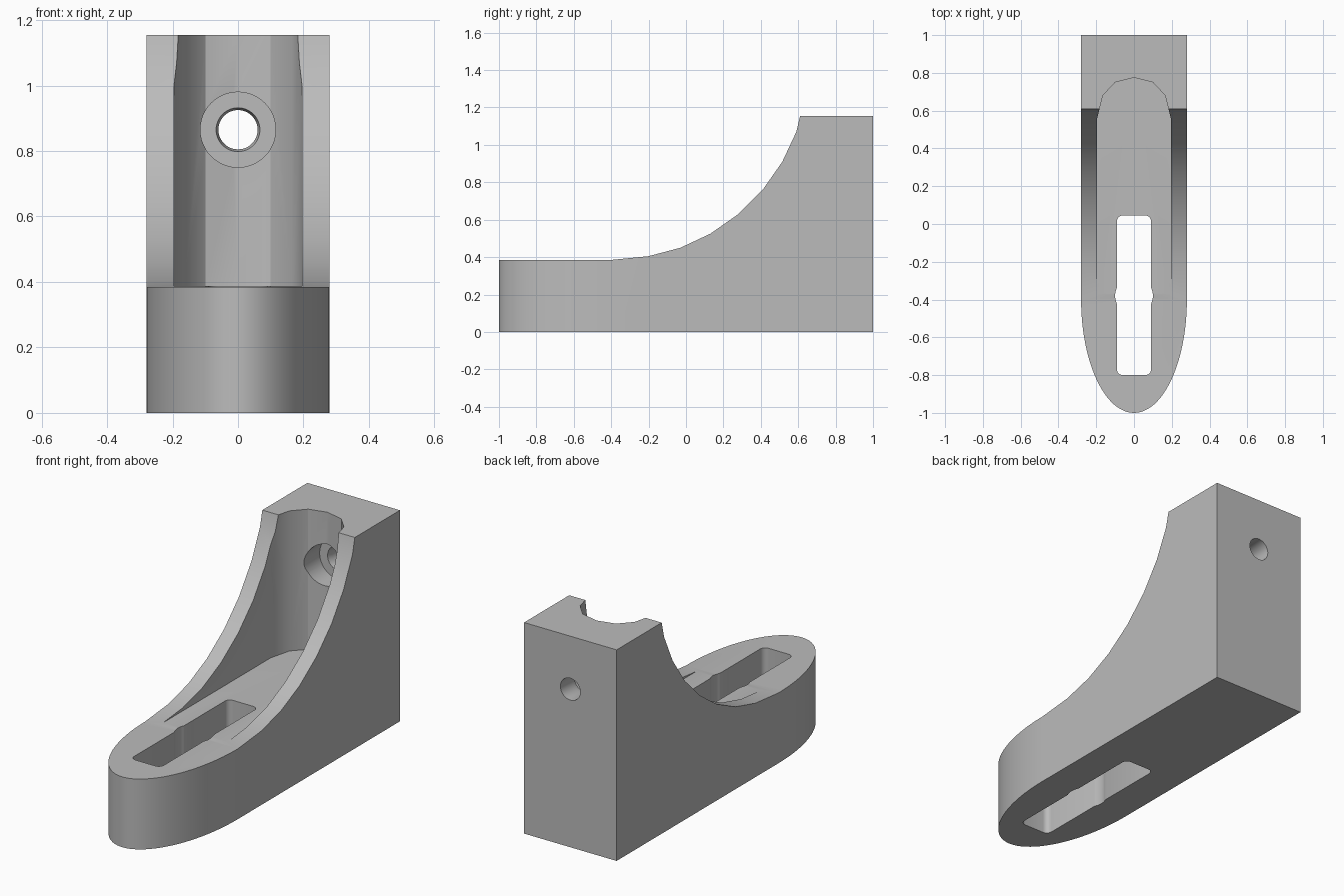
import bpy
import bmesh
from math import sin, cos, pi

cube = bpy.data.objects.get("Cube")
if cube:
    bpy.data.objects.remove(cube, do_unlink=True)

grey = bpy.data.materials.new("plain_grey")
grey.use_nodes = True
color = (0.5, 0.5, 0.5, 1)
grey.diffuse_color = color
grey.node_tree.nodes["Principled BSDF"].inputs["Base Color"].default_value = color


def prism(name, points, axis, low, high):
    """Extrude a 2D outline along x or z."""
    bm = bmesh.new()
    place = (lambda a, b: (low, a, b)) if axis == "x" else (lambda a, b: (a, b, low))
    face = bm.faces.new([bm.verts.new(place(a, b)) for a, b in points])
    moved = bmesh.ops.extrude_face_region(bm, geom=[face])["geom"]
    shift = (high - low, 0, 0) if axis == "x" else (0, 0, high - low)
    bmesh.ops.translate(bm, vec=shift, verts=[v for v in moved if isinstance(v, bmesh.types.BMVert)])
    return finish(name, bm)


def lathe_y(name, stations, z, sides=48):
    """Round solid along y from (y, radius) stations."""
    bm = bmesh.new()
    rings = [[bm.verts.new((r * cos(2 * pi * i / sides), y, z + r * sin(2 * pi * i / sides)))
              for i in range(sides)] for y, r in stations]
    for a, b in zip(rings, rings[1:]):
        for i in range(sides):
            j = (i + 1) % sides
            bm.faces.new((a[i], a[j], b[j], b[i]))
    bm.faces.new(rings[0])
    bm.faces.new(rings[-1])
    return finish(name, bm)


def finish(name, bm):
    bmesh.ops.recalc_face_normals(bm, faces=bm.faces)
    mesh = bpy.data.meshes.new(name)
    bm.to_mesh(mesh)
    bm.free()
    mesh.materials.append(grey)
    obj = bpy.data.objects.new(name, mesh)
    bpy.context.collection.objects.link(obj)
    return obj


def arc(cx, cy, rx, ry, start, end, steps):
    angles = [start + (end - start) * i / steps for i in range(steps + 1)]
    return [(cx + rx * cos(t), cy + ry * sin(t)) for t in angles]


# Body: side profile with a swept front curve
curve = [(-0.4, 0.385), (-0.2, 0.405), (-0.03, 0.45), (0.13, 0.525), (0.28, 0.63),
         (0.41, 0.76), (0.515, 0.91), (0.59, 1.07), (0.61, 1.155)]
body = prism("bracket_body", [(-1.1, 0), (-1.1, 0.385)] + curve + [(1, 1.155), (1, 0)],
             "x", -0.28, 0.28)

# Plan outline: straight sides and an elliptical toe
toe = arc(0, -0.4, 0.28, 0.6, pi, 2 * pi, 48)
plan = prism("plan_outline", toe + [(0.28, 1), (-0.28, 1)], "z", -0.1, 1.3)

# Channel with a rounded back, open to the front
side = [(0.195, -1.2), (0.195, 0.56), (0.165, 0.68), (0.1, 0.75)]
channel = prism("channel_cutter", side + [(0, 0.775)] + [(-x, y) for x, y in reversed(side)],
                "z", 0.388, 1.3)

# Slot with rounded corners, and the round hole that widens it
r = 0.03
corners = [(0.09 - r, 0.045 - r), (r - 0.09, 0.045 - r), (r - 0.09, r - 0.8), (0.09 - r, r - 0.8)]
slot_points = []
for i, (x, y) in enumerate(corners):
    slot_points += arc(x, y, r, r, i * pi / 2, (i + 1) * pi / 2, 6)
slot = prism("slot_cutter", slot_points, "z", -0.1, 0.6)
round_hole = prism("slot_hole_cutter", arc(0, -0.38, 0.1, 0.1, 0, 2 * pi, 48)[:-1], "z", -0.1, 0.6)

# Counterbored bolt hole through the back wall
bolt_hole = lathe_y("bolt_hole_cutter", [(0.5, 0.115), (0.87, 0.115), (0.87, 0.067),
                                         (0.9, 0.06), (1.1, 0.06)], 0.865)

for cutter, operation in ((plan, "INTERSECT"), (channel, "DIFFERENCE"), (slot, "DIFFERENCE"),
                          (round_hole, "DIFFERENCE"), (bolt_hole, "DIFFERENCE")):
    mod = body.modifiers.new(cutter.name, "BOOLEAN")
    mod.operation = operation
    mod.solver = "EXACT"
    mod.object = cutter
    bpy.context.view_layer.objects.active = body
    bpy.ops.object.modifier_apply(modifier=mod.name)
    bpy.data.objects.remove(cutter, do_unlink=True)

# Smooth the curved walls and keep the edges sharp
bpy.ops.object.select_all(action="DESELECT")
body.select_set(True)
bpy.context.view_layer.objects.active = body
bpy.ops.object.shade_smooth_by_angle(angle=pi / 6)
